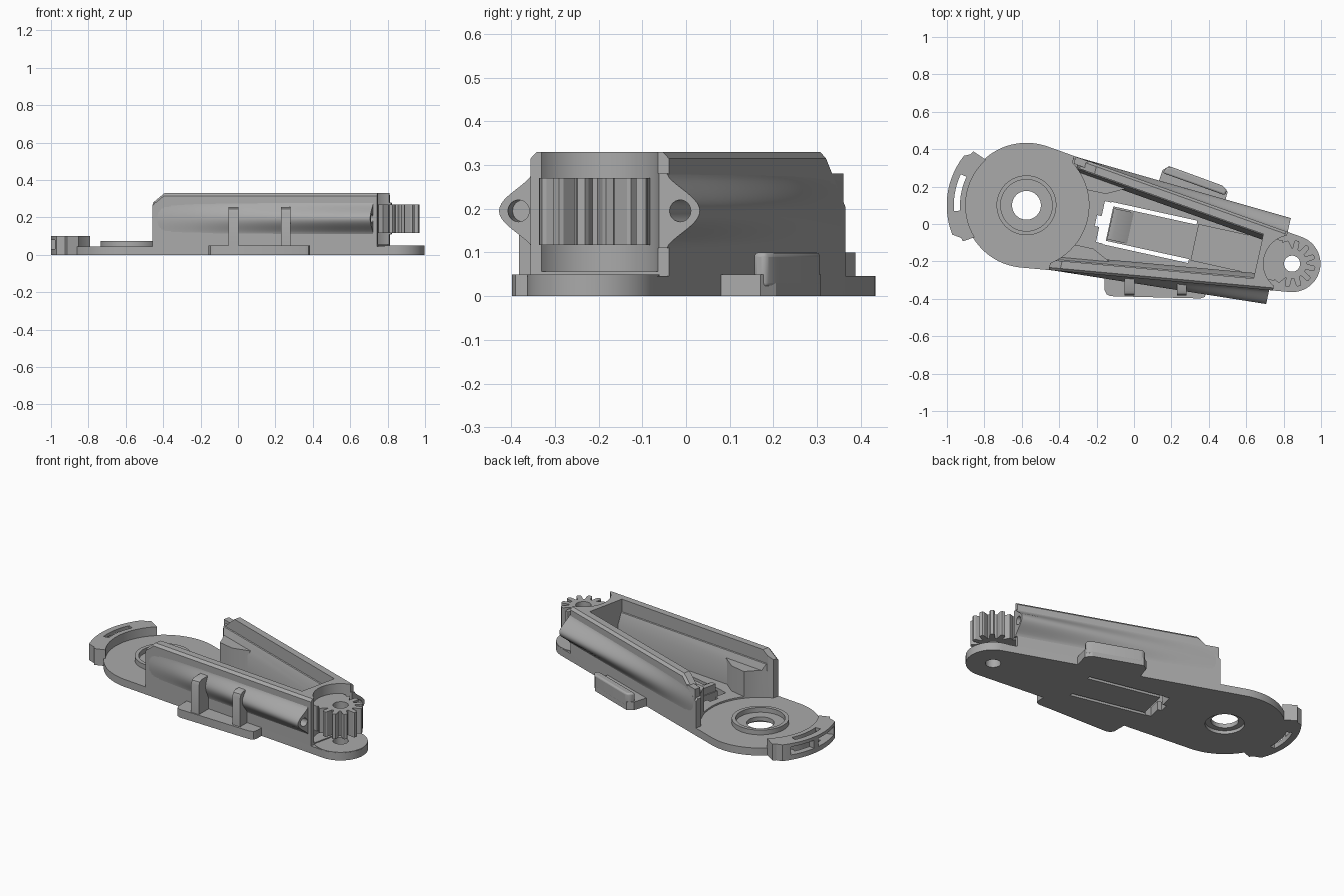
import bpy, bmesh
from math import sin, cos, pi, radians, hypot, asin
from mathutils import Matrix, Vector

cube = bpy.data.objects.get("Cube")
if cube:
    bpy.data.objects.remove(cube)

grey = bpy.data.materials.new("plain_grey")
grey.use_nodes = True
grey.diffuse_color = (0.4, 0.4, 0.4, 1)
grey.node_tree.nodes["Principled BSDF"].inputs["Base Color"].default_value = (0.4, 0.4, 0.4, 1)

# The arm runs along u from the big disc (origin) to the gear
R, r, L = 0.334, 0.152, 1.454
TILT = asin((R - r) / L)
PLACE = Matrix.Translation((-0.575, 0.1, 0)) @ Matrix.Rotation(radians(-12.4), 4, "Z")
parts = []


def wall_v(u):
    """Half width of the arm at distance u."""
    return (R - u * sin(TILT)) / cos(TILT)


def loft(name, rings, local=True):
    bm = bmesh.new()
    loops = [[bm.verts.new(p) for p in ring] for ring in rings]
    for a, b in zip(loops, loops[1:]):
        for i in range(len(a)):
            j = (i + 1) % len(a)
            bm.faces.new((a[i], a[j], b[j], b[i]))
    bm.faces.new(loops[0])
    bm.faces.new(loops[-1])
    bmesh.ops.recalc_face_normals(bm, faces=bm.faces)
    mesh = bpy.data.meshes.new(name)
    bm.to_mesh(mesh)
    bm.free()
    mesh.materials.append(grey)
    if local:
        mesh.transform(PLACE)
    obj = bpy.data.objects.new(name, mesh)
    bpy.context.collection.objects.link(obj)
    parts.append(obj)
    return obj


def prism(name, pts, z0, z1, local=True):
    return loft(name, [[(x, y, z) for x, y in pts] for z in (z0, z1)], local)


def arc(rad, a0, a1, n=32, cu=0.0):
    return [(cu + rad * cos(radians(a0 + (a1 - a0) * i / n)),
             rad * sin(radians(a0 + (a1 - a0) * i / n))) for i in range(n + 1)]


def disc(name, rad, z0, z1, cu=0.0):
    return prism(name, arc(rad, 0, 360, 64, cu)[:-1], z0, z1)


def sector(name, r0, r1, a0, a1, z0, z1):
    return prism(name, arc(r0, a0, a1) + arc(r1, a1, a0), z0, z1)


def box(name, u0, u1, v0, v1, z0, z1):
    return prism(name, [(u0, v0), (u1, v0), (u1, v1), (u0, v1)], z0, z1)


def cut(target, *cutters):
    for c in cutters:
        c.hide_render = True
        mod = target.modifiers.new("cut", "BOOLEAN")
        mod.operation, mod.solver, mod.object = "DIFFERENCE", "EXACT", c
        bpy.context.view_layer.objects.active = target
        bpy.ops.object.modifier_apply(modifier=mod.name)
        parts.remove(c)
        bpy.data.objects.remove(c)


def tab_slots():
    """Cutters that free the springy tongue in the floor."""
    return [box("slit", 0.44, 0.91, s * 0.105 - 0.011, s * 0.105 + 0.011, -1, 1) for s in (-1, 1)] + \
           [box("gap", 0.405, 0.455, -0.112, 0.112, -1, 1),
            box("gap_notch", 0.38, 0.43, -0.03, 0.03, -1, 1)]


# Base plate: big disc blended into the small round end
side = 90 - TILT * 180 / pi
outline = arc(R, side, 360 - side, 56) + arc(r, -side, side, 40, L)
base = prism("base_plate", outline, 0, 0.046)
cut(base, disc("bore", 0.077, -1, 1), disc("under_recess", 0.11, -1, 0.02),
    disc("pin_hole", 0.043, -1, 1, L), *tab_slots())

# Raised ring round the bore
ring = disc("bearing_ring", 0.16, 0.03, 0.075)
cut(ring, disc("ring_bore", 0.138, -1, 1))

# Floor between the walls
floor = prism("floor", [(0.2, -wall_v(0.2)), (1.385, -wall_v(1.385)),
                        (1.385, wall_v(1.385)), (0.2, wall_v(0.2))], 0.01, 0.056)
cut(floor, disc("disc_clear", R, -1, 1), *tab_slots())

# Hook on the tongue
loft("tongue_hook", [[(0.46, v, 0.04), (0.46, v, 0.1), (0.49, v, 0.1), (0.58, v, 0.05)]
                     for v in (-0.085, 0.085)])

# Side walls, inner ledges, screw bosses
for s, label, cu, cz, end in ((1, "left", 0.13, 0.11, 1.395), (-1, "right", 0.06, 0.05, 1.365)):
    def wall_ring(off, top):
        prof = [(0.19, 0), (0.19, top - cz), (0.19 + cu, top), (1.385, top), (1.385, 0)]
        return [(u, s * (wall_v(u) - off), z) for u, z in prof]
    wall = loft(label + "_wall", [wall_ring(0, 0.315), wall_ring(0.014, 0.33), wall_ring(0.055, 0.33)])
    cut(wall, disc("disc_clear", R, 0.046, 1), disc("gear_clear", 0.153, 0.05, 1, L))

    ledge = loft(label + "_inner_ledge", [
        [(u, s * (wall_v(u) - 0.03), 0.03), (u, s * (wall_v(u) - 0.03), 0.27),
         (u, s * (wall_v(u) - 0.06), 0.25), (u, s * (wall_v(u) - 0.085), 0.18),
         (u, s * (wall_v(u) - 0.085), 0.03)] for u in (0.22, 1.3)])
    cut(ledge, disc("disc_clear", R, -1, 1))

    # Thick root of the wall beside the disc
    root = prism(label + "_wall_root", [(0.2, s * 0.27), (0.25, s * 0.15), (0.4, s * 0.15),
                                        (0.5, s * 0.2), (0.5, s * 0.25)], 0.03, 0.21)
    cut(root, disc("disc_clear", R, -1, 1))

    def boss_ring(u, d):
        pts = []
        for i in range(21):
            t = -1 + i / 10
            bump = d * (0.5 + 0.5 * cos(pi * t)) ** 0.75
            pts.append((u, s * (wall_v(u) + bump - 0.001), 0.195 + 0.085 * t))
        return pts + [(u, s * (wall_v(u) - 0.04), 0.28), (u, s * (wall_v(u) - 0.04), 0.11)]
    boss = loft(label + "_screw_boss", [boss_ring(0.2 + (end - 0.2) * k / 6, 0.077 * k / 6)
                                        for k in range(7)])
    hole = [[(u, s * (wall_v(u) + 0.03) + 0.025 * cos(a * pi / 12), 0.195 + 0.025 * sin(a * pi / 12))
             for a in range(24)] for u in (1.25, 1.45)]
    cut(boss, loft("screw_hole", hole), disc("gear_clear", 0.153, 0.05, 1, L))

# End block with a round pocket for the gear
block = prism("end_block", [(1.27, -0.15), (1.385, -0.14), (1.385, 0.14), (1.27, 0.15)], 0.03, 0.33)
cut(block, disc("gear_pocket", 0.153, 0.05, 1, L))
box("end_ramp_floor", 0.92, 1.28, -0.1, 0.1, 0.04, 0.066)

# Gear: teeth on the outer side, solid toward the block
teeth = []
for k in range(-3, 4):
    for da, rad in ((-11, 0.08), (-7, 0.118), (-4, 0.126), (4, 0.126), (7, 0.118), (11, 0.08)):
        a = radians(k * 30 + da)
        teeth.append((L + rad * cos(a), rad * sin(a)))
gear = prism("gear_segment", teeth + arc(0.125, 112, 248, 20, L), 0.117, 0.27)
neck = box("gear_neck", 1.28, 1.38, -0.11, 0.11, 0.117, 0.27)
cut(gear, disc("gear_bore", 0.043, -1, 1, L))
small_pad = disc("end_pad", r - 0.0005, 0.001, 0.05, L)
cut(small_pad, disc("pad_bore", 0.043, -1, 1, L))

# Curved end wing with slots
wing = prism("end_wing", arc(0.325, 144, 224) + arc(0.39, 222, 219, 3)
             + arc(0.426, 214, 154) + arc(0.405, 150, 147, 3), 0, 0.1)
cut(wing, sector("top_slot", 0.355, 0.388, 167, 197, -1, 1),
    sector("side_slot", 0.36, 0.5, 161, 182, 0.03, 0.08),
    sector("side_slot_long", 0.36, 0.5, 187, 211, 0.03, 0.08))

# Left side tab with a raised lip
prism("left_tab", [(0.66, 0.24), (0.67, 0.34), (0.7, 0.368), (1.0, 0.328),
                   (1.035, 0.3), (1.03, 0.19)], 0, 0.05)
lip = prism("left_tab_lip", [(0.675, 0.325), (0.685, 0.355), (0.705, 0.368), (1.0, 0.328),
                             (1.03, 0.31), (1.025, 0.28)], 0.02, 0.1)
bev = lip.modifiers.new("soft_edges", "BEVEL")
bev.width, bev.segments = 0.01, 3

# Right side tab with two ribs
prism("right_tab", [(-0.157, -0.23), (-0.157, -0.355), (-0.147, -0.375), (-0.125, -0.386),
                    (0.355, -0.398), (0.378, -0.39), (0.386, -0.37), (0.386, -0.28)], 0, 0.05, False)
for x, back in ((-0.05, -0.26), (0.23, -0.29)):
    loft("tab_rib", [[(px, -0.382, 0.02), (px, -0.382, 0.225), (px, -0.374, 0.246), (px, -0.355, 0.255),
                      (px, back, 0.255), (px, back, 0.02)] for px in (x, x + 0.052)], False)

# Smooth the round surfaces, keep edges crisp
bpy.ops.object.select_all(action="DESELECT")
for obj in parts:
    obj.select_set(True)
bpy.context.view_layer.objects.active = parts[0]
bpy.ops.object.shade_smooth_by_angle(angle=radians(30))
